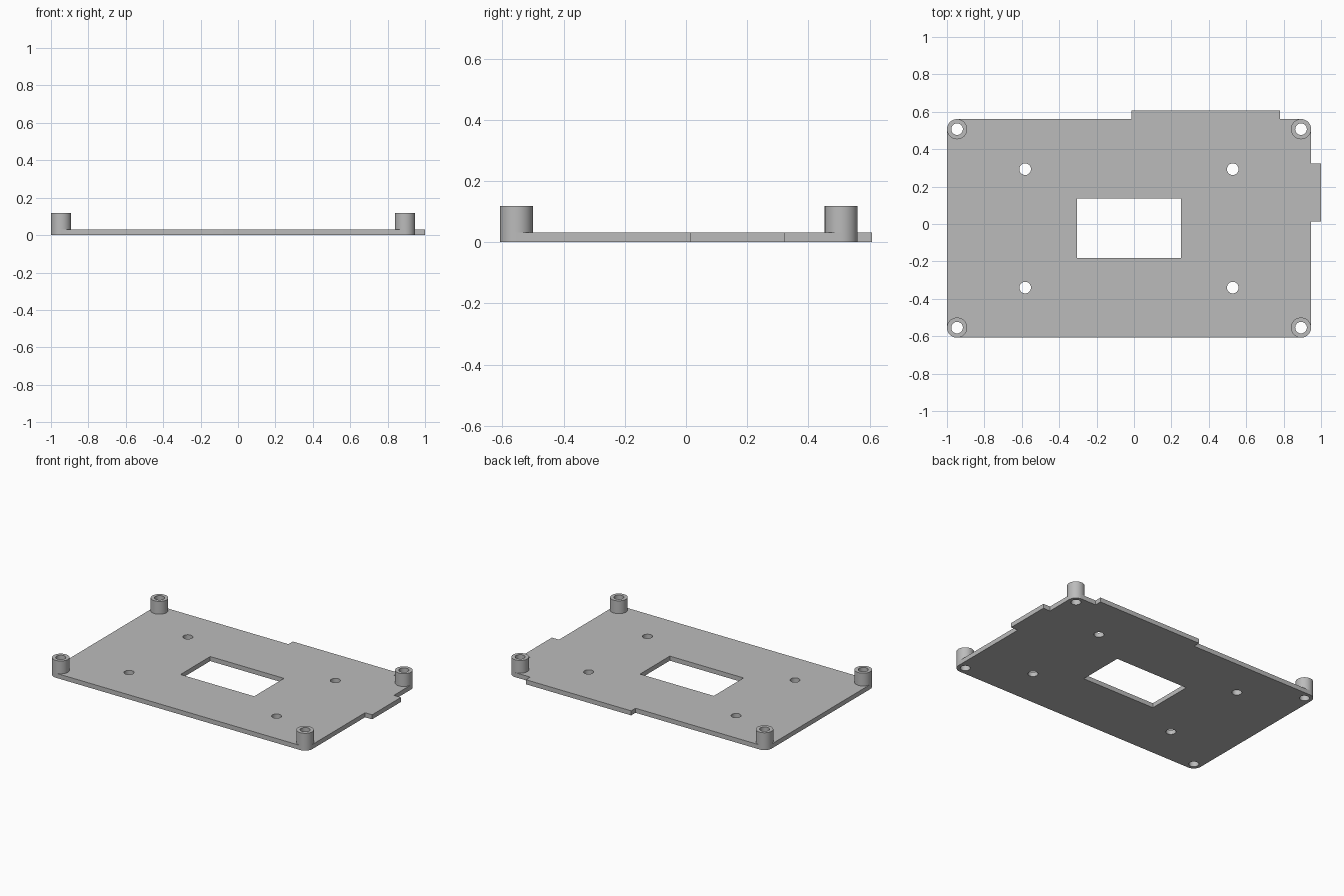
import bpy, bmesh
from math import sin, cos, pi, radians

if "Cube" in bpy.data.objects:
    bpy.data.objects.remove(bpy.data.objects["Cube"], do_unlink=True)

PLATE_H, POST_TOP = 0.031, 0.118
POST_R, HOLE_R = 0.054, 0.031
LEFT, RIGHT, FRONT, BACK = -1.0, 0.947, -0.608, 0.561
TAB_X, TAB_Y = 1.0, 0.608

grey = bpy.data.materials.new("plain grey")
grey.use_nodes = True
colour = (0.5, 0.5, 0.5, 1)
grey.diffuse_color = colour
grey.node_tree.nodes["Principled BSDF"].inputs["Base Color"].default_value = colour


def arc(cx, cy, r, start=0, sweep=2 * pi, n=48, closed=True):
    steps = n if closed else n - 1
    return [(cx + r * cos(start + sweep * i / steps),
             cy + r * sin(start + sweep * i / steps)) for i in range(n)]


def extrude_profile(name, loops, z0, z1):
    """Fill the first loop, leave the others as holes, and extrude from z0 to z1."""
    curve = bpy.data.curves.new(name + "_profile", "CURVE")
    curve.dimensions = "2D"
    curve.fill_mode = "BOTH"
    curve.extrude = (z1 - z0) / 2
    for loop in loops:
        spline = curve.splines.new("POLY")
        spline.points.add(len(loop) - 1)
        for point, (x, y) in zip(spline.points, loop):
            point.co = (x, y, 0, 1)
        spline.use_cyclic_u = True
    helper = bpy.data.objects.new(name + "_profile", curve)
    bpy.context.collection.objects.link(helper)
    deps = bpy.context.evaluated_depsgraph_get()
    mesh = bpy.data.meshes.new_from_object(helper.evaluated_get(deps))
    bpy.data.objects.remove(helper, do_unlink=True)

    # Weld caps to walls and merge the flat triangles
    bm = bmesh.new()
    bm.from_mesh(mesh)
    bmesh.ops.remove_doubles(bm, verts=bm.verts, dist=1e-5)
    bmesh.ops.translate(bm, verts=bm.verts, vec=(0, 0, (z0 + z1) / 2))
    bmesh.ops.recalc_face_normals(bm, faces=bm.faces)
    bm.to_mesh(mesh)
    bm.free()
    mesh.materials.clear()
    mesh.materials.append(grey)
    obj = bpy.data.objects.new(name, mesh)
    bpy.context.collection.objects.link(obj)
    bpy.ops.object.select_all(action="DESELECT")
    obj.select_set(True)
    bpy.context.view_layer.objects.active = obj
    bpy.ops.object.shade_smooth_by_angle(angle=radians(30))
    return obj


# Rounded corners share their centres with the posts
x0, x1 = LEFT + POST_R, RIGHT - POST_R
y0, y1 = FRONT + POST_R, BACK - POST_R


def corner(cx, cy, start):
    return arc(cx, cy, POST_R, start, pi / 2, 13, False)


outline = (corner(x0, y0, pi) + corner(x1, y0, 1.5 * pi)
           + [(RIGHT, 0.013), (TAB_X, 0.013), (TAB_X, 0.323), (RIGHT, 0.323)]
           + corner(x1, y1, 0)
           + [(0.78, BACK), (0.78, TAB_Y), (-0.013, TAB_Y), (-0.013, BACK)]
           + corner(x0, y1, pi / 2))

# Base plate with window, inner screw holes and post holes
window = [(-0.305, -0.183), (0.25, -0.183), (0.25, 0.137), (-0.305, 0.137)]
inner = [arc(x, y, HOLE_R) for x in (-0.582, 0.528) for y in (-0.34, 0.293)]
posts = {"front_right": (x0, y0), "front_left": (x1, y0),
         "back_right": (x0, y1), "back_left": (x1, y1)}
post_holes = [arc(x, y, HOLE_R) for x, y in posts.values()]
extrude_profile("base_plate", [outline, window] + inner + post_holes, 0, PLATE_H)

# Hollow standoff posts
for place, (x, y) in posts.items():
    extrude_profile(place + "_post", [arc(x, y, POST_R), arc(x, y, HOLE_R)],
                    PLATE_H, POST_TOP)
